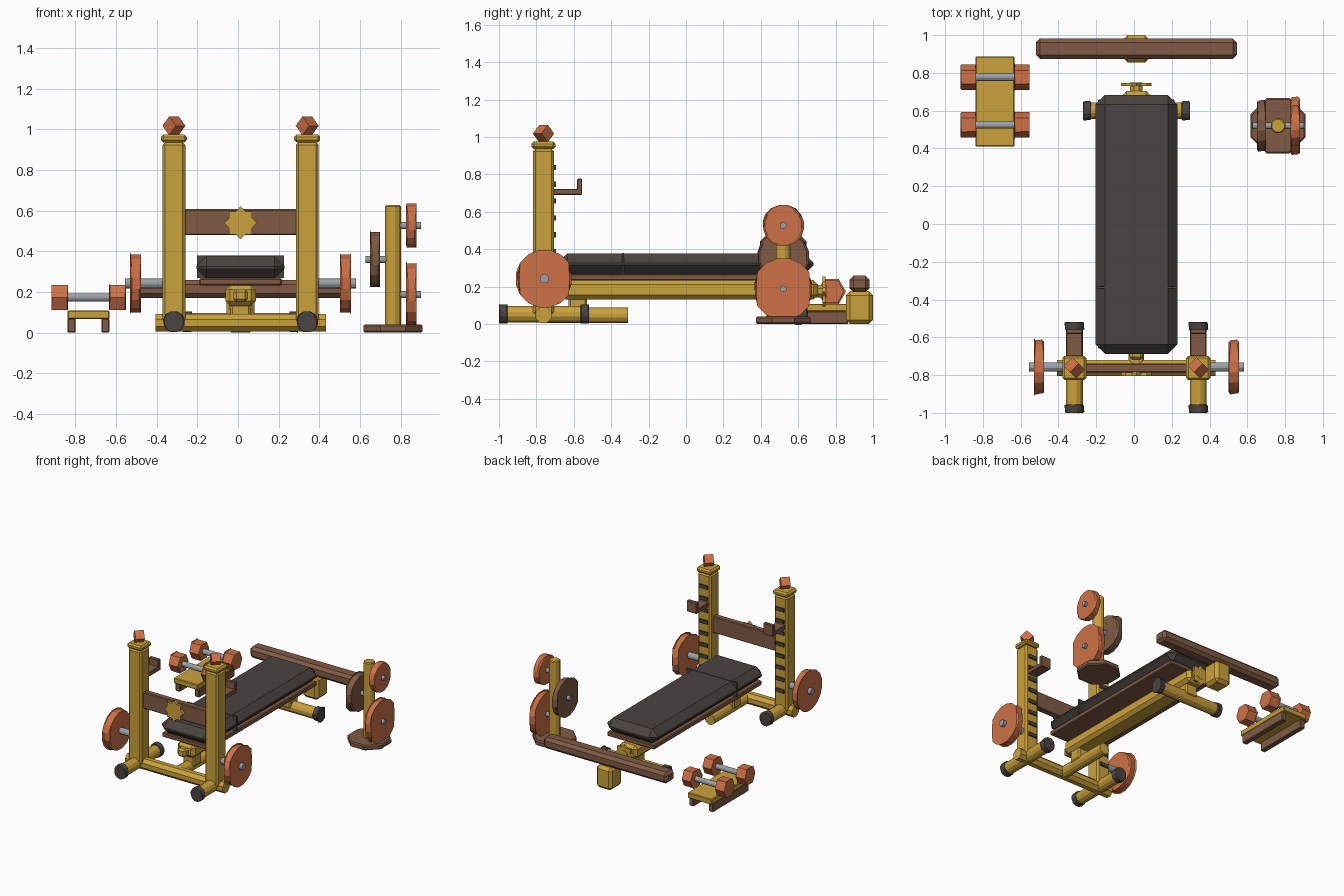
import bpy, bmesh, math
from mathutils import Matrix, Vector

if "Cube" in bpy.data.objects:
    bpy.data.objects.remove(bpy.data.objects["Cube"])

def mat(name, c):
    m = bpy.data.materials.new(name)
    m.diffuse_color = (*c, 1)
    m.use_nodes = True
    m.node_tree.nodes["Principled BSDF"].inputs["Base Color"].default_value = m.diffuse_color
    return m

YELLOW = mat("mustard yellow", (0.60, 0.36, 0.045))
BROWN = mat("brown", (0.22, 0.105, 0.06))
ORANGE = mat("burnt orange", (0.62, 0.165, 0.062))
DARK = mat("charcoal", (0.07, 0.058, 0.052))
STEEL = mat("steel grey", (0.34, 0.36, 0.39))

CX = 0.0125      # bench centre line
UX = 0.328       # upright offset from the centre line
UY = -0.762      # upright row


def finish(name, bm, m, bevel=0.0, edges=None):
    if bevel:
        bmesh.ops.bevel(bm, geom=edges or bm.edges[:], offset=bevel, segments=1,
                        affect='EDGES', profile=0.5)
    bmesh.ops.recalc_face_normals(bm, faces=bm.faces)
    me = bpy.data.meshes.new(name)
    bm.to_mesh(me)
    bm.free()
    me.materials.append(m)
    ob = bpy.data.objects.new(name, me)
    bpy.context.collection.objects.link(ob)
    return ob


def box(name, x, y, z, m, bevel=0.0):
    """Box from (min, max) ranges."""
    bm = bmesh.new()
    bmesh.ops.create_cube(bm, size=1)
    for v in bm.verts:
        v.co = Vector([(r[0] + r[1]) / 2 + c * (r[1] - r[0])
                       for r, c in zip((x, y, z), v.co)])
    return finish(name, bm, m, bevel)


def rod(name, a, b, r, m, sides=12, bevel=0.0, turn=0.5):
    """Prism between two points, with optional chamfered rims."""
    a, b = Vector(a), Vector(b)
    d = b - a
    bm = bmesh.new()
    bmesh.ops.create_cone(bm, cap_ends=True, segments=sides, radius1=r, radius2=r,
                          depth=d.length)
    rims = [e for e in bm.edges if abs(e.verts[0].co.z - e.verts[1].co.z) < 1e-5]
    if abs(d.z) > 1e-6:
        rot = Matrix.Identity(3)
    elif abs(d.x) > 1e-6:
        rot = Matrix.Rotation(math.pi / 2, 3, 'Y')
    else:
        rot = Matrix.Rotation(math.pi / 2, 3, 'X')
    rot = rot @ Matrix.Rotation(turn * 2 * math.pi / sides, 3, 'Z')
    for v in bm.verts:
        v.co = rot @ v.co + (a + b) / 2
    return finish(name, bm, m, bevel, rims)


def star(name, x, y0, y1, z, r):
    """Eight-pointed star plate facing front."""
    bm = bmesh.new()
    vs = []
    for i in range(16):
        k = r if i % 2 == 0 else r * 0.76
        t = math.pi * i / 8
        vs.append(bm.verts.new((x + k * math.cos(t), y0, z + k * math.sin(t))))
    f = bm.faces.new(vs)
    ext = bmesh.ops.extrude_face_region(bm, geom=[f])
    for v in ext['geom']:
        if isinstance(v, bmesh.types.BMVert):
            v.co.y = y1
    return finish(name, bm, YELLOW)


def plate(name, x0, x1, y, z, r, m):
    rod(name, (x0, y, z), (x1, y, z), r, m, 16, 0.01)


# uprights with feet, caps, finials, hooks, slots and stored plates
for side, s in (("left", -1), ("right", 1)):
    x = CX + s * UX
    box(side + "_upright", (x - .056, x + .056), (UY - .056, UY + .056), (.05, .936), YELLOW, .013)
    box(side + "_upright_cap", (x - .064, x + .064), (UY - .064, UY + .064), (.936, .975), YELLOW, .012)
    bm = bmesh.new()
    bmesh.ops.create_cube(bm, size=0.066)
    rot = Matrix.Rotation(math.pi / 4, 4, 'Z') @ Matrix.Rotation(math.pi / 4, 4, 'X')
    bmesh.ops.transform(bm, matrix=Matrix.Translation((x, UY, 1.018)) @ rot, verts=bm.verts)
    finish(side + "_finial", bm, ORANGE)
    rod(side + "_foot", (x, -.97, .052), (x, -.55, .052), .046, YELLOW)
    for end, y in (("front", -1.0), ("rear", -.563)):
        rod(f"{side}_{end}_foot_cap", (x, y, .053), (x, y + .045, .053), .053, DARK, 12, .006)
    box(side + "_hook_arm", (x - .042, x + .042), (-.71, -.555), (.69, .722), BROWN, .004)
    box(side + "_hook_lip", (x - .042, x + .042), (-.582, -.555), (.70, .777), BROWN, .004)
    for i in range(8):
        z = .837 - .09 * i
        box(f"{side}_slot_{i + 1}", (x - .036, x + .036), (UY + .05, UY + .066), (z - .014, z + .014), DARK)
    px = CX + s * .516
    plate(side + "_stored_plate", px - .027, px + .027, -.757, .242, .146, ORANGE)
    rod(side + "_storage_peg", (x, -.757, .242), (CX + s * .569, -.757, .242), .025, STEEL)

# frame between the uprights
rod("front_crossbar", (-.407, UY, .048), (.432, UY, .048), .046, YELLOW, 8)
box("cross_panel", (CX - .28, CX + .28), (UY - .024, UY + .024), (.48, .608), BROWN, .006)
star("panel_star", CX, -.805, -.78, .54, .081)

# low centre bar, spine and bench legs
rod("centre_bar", (CX, UY, .046), (CX, -.31, .046), .043, YELLOW)
box("spine", (CX - .075, CX + .075), (-.67, .705), (.132, .235), YELLOW, .024)
box("spine_front_tip", (CX - .036, CX + .036), (-.72, -.66), (.15, .215), YELLOW, .015)
box("front_post", (CX - .05, CX + .05), (-.627, -.53), (.05, .15), YELLOW, .01)
box("rear_post", (CX - .05, CX + .05), (.55, .65), (.05, .15), YELLOW, .01)
rod("rear_foot", (CX - .25, .6, .052), (CX + .25, .6, .052), .045, YELLOW)
for side, s in (("left", -1), ("right", 1)):
    rod(side + "_rear_foot_cap", (CX + s * .24, .6, .053), (CX + s * .283, .6, .053), .053, DARK, 12, .006)
rod("spine_rear_hub", (CX, .69, .175), (CX, .75, .175), .036, YELLOW, 8)
star("rear_star", CX, .73, .747, .172, .081)

# padded bench
box("pad_board", (CX - .203, CX + .203), (-.66, .66), (.233, .268), BROWN, .006)
box("pad", (CX - .217, CX + .217), (-.687, .683), (.264, .376), DARK, .05)
box("pad_seam", (CX - .214, CX + .214), (-.341, -.332), (.268, .379), DARK)

# low balance beam behind the bench
box("beam_block", (CX - .068, CX + .068), (.855, 1.0), (.0, .175), YELLOW, .022)
box("beam", (-.52, .546), (.874, .982), (.17, .258), BROWN, .022)

# dumbbell rack
box("rack_shelf", (-.84, -.633), (.41, .887), (.066, .108), YELLOW, .005)
for side, x in (("left", -.84), ("right", -.673)):
    box(side + "_rack_leg", (x, x + .04), (.43, .867), (0, .07), BROWN, .005)
for n, y in (("front", .525), ("rear", .778)):
    rod(n + "_dumbbell_bar", (-.85, y, .173), (-.62, y, .173), .021, STEEL)
    for side, x in (("left", -.918), ("right", -.634)):
        rod(f"{n}_dumbbell_{side}_head", (x, y, .173), (x + .082, y, .173), .07, ORANGE, 6, .006, 0)

# plate tree
TX, TY = .763, .52
rod("tree_base", (TX, TY, 0), (TX, TY, .04), .158, BROWN, 8, .008)
rod("tree_post", (TX, TY, .03), (TX, TY, .627), .04, YELLOW, 12, .006)
for n, z, r in (("upper", .527, .11), ("lower", .187, .156)):
    rod(n + "_tree_peg", (TX, TY, z), (.90, TY, z), .018, STEEL)
    plate(n + "_tree_plate", .828, .878, TY, z, r, ORANGE)
rod("left_tree_peg", (TX, TY, .36), (.627, TY, .36), .018, STEEL)
plate("left_tree_plate", .65, .698, TY, .36, .138, BROWN)
